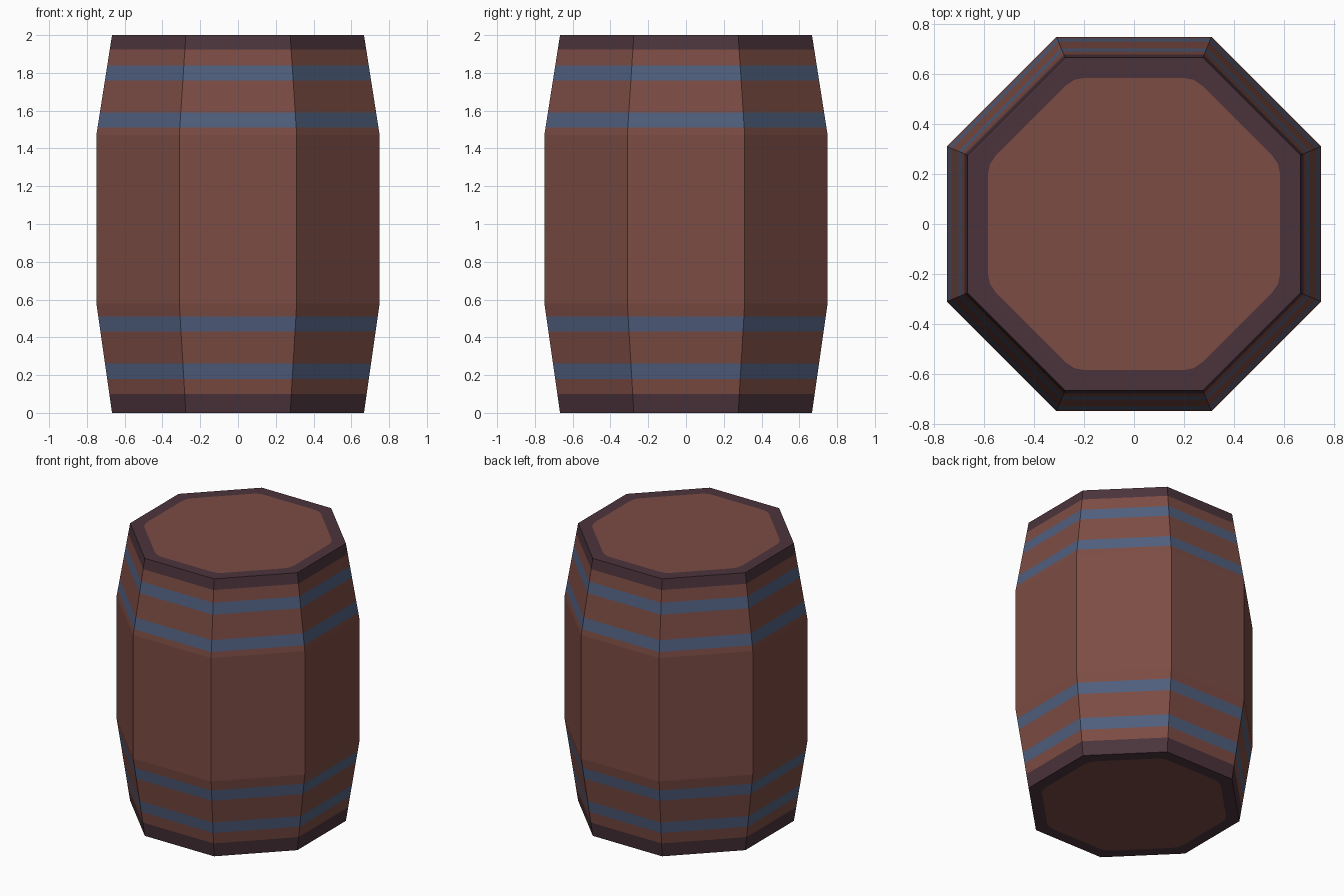
import bpy, bmesh, math
from mathutils import Vector

if "Cube" in bpy.data.objects:
    bpy.data.objects.remove(bpy.data.objects["Cube"])


def srgb(r, g, b):
    def lin(c):
        c /= 255
        return c / 12.92 if c <= 0.04045 else ((c + 0.055) / 1.055) ** 2.4
    return (lin(r), lin(g), lin(b), 1)


def material(name, rgb):
    m = bpy.data.materials.new(name)
    m.diffuse_color = srgb(*rgb)
    m.use_nodes = True
    m.node_tree.nodes["Principled BSDF"].inputs["Base Color"].default_value = m.diffuse_color
    return m


WOOD, IRON, RIM = 0, 1, 2
mats = [material("red brown wood", (124, 76, 68)),
        material("blue iron", (80, 95, 126)),
        material("dark rim", (75, 52, 60))]

# Barrel outline: flat-to-centre distance by height
LOW, HIGH, END, MID = 0.58, 1.47, 0.667, 0.75


def apothem(z):
    if z < LOW:
        return END + (MID - END) * z / LOW
    if z > HIGH:
        return END + (MID - END) * (2 - z) / (2 - HIGH)
    return MID


def octagon(a, z):
    r = a / math.cos(math.pi / 8)
    return [Vector((r * math.cos(t), r * math.sin(t), z))
            for t in (math.pi / 8 + k * math.pi / 4 for k in range(8))]


# Upper height and colour of each band, from the floor up
bands = [(0.10, RIM), (0.18, WOOD), (0.262, IRON), (0.43, WOOD), (0.51, IRON),
         (LOW, WOOD), (HIGH, WOOD), (1.51, WOOD), (1.59, IRON), (1.76, WOOD),
         (1.84, IRON), (1.925, WOOD), (2.0, RIM)]

bm = bmesh.new()


def add_face(verts, mat):
    f = bm.faces.new(verts)
    f.material_index = mat


# Staves and hoops
rings = [[bm.verts.new(p) for p in octagon(apothem(z), z)]
         for z in [0.0] + [b[0] for b in bands]]
for (lower, upper), (_, mat) in zip(zip(rings, rings[1:]), bands):
    for k in range(8):
        n = (k + 1) % 8
        add_face((lower[k], lower[n], upper[n], upper[k]), mat)

# Lids: dark border around a wood panel with softened corners
for ring, z in ((rings[0], 0.0), (rings[-1], 2.0)):
    pts = octagon(0.586, z)
    corners = []
    for k in range(8):
        p, a, b = pts[k], pts[k - 1], pts[(k + 1) % 8]
        start = p + (a - p).normalized() * 0.045
        end = p + (b - p).normalized() * 0.045
        middle = (start + end) / 4 + p / 2
        corners.append([bm.verts.new(v) for v in (start, middle, end)])
    for k in range(8):
        n = (k + 1) % 8
        s, m, e = corners[k]
        add_face((ring[k], m, s), RIM)
        add_face((ring[k], e, m), RIM)
        add_face((ring[k], ring[n], corners[n][0], e), RIM)
    add_face([v for c in corners for v in c], WOOD)

bmesh.ops.recalc_face_normals(bm, faces=bm.faces[:])
mesh = bpy.data.meshes.new("barrel")
bm.to_mesh(mesh)
bm.free()
for m in mats:
    mesh.materials.append(m)
barrel = bpy.data.objects.new("barrel", mesh)
bpy.context.collection.objects.link(barrel)
